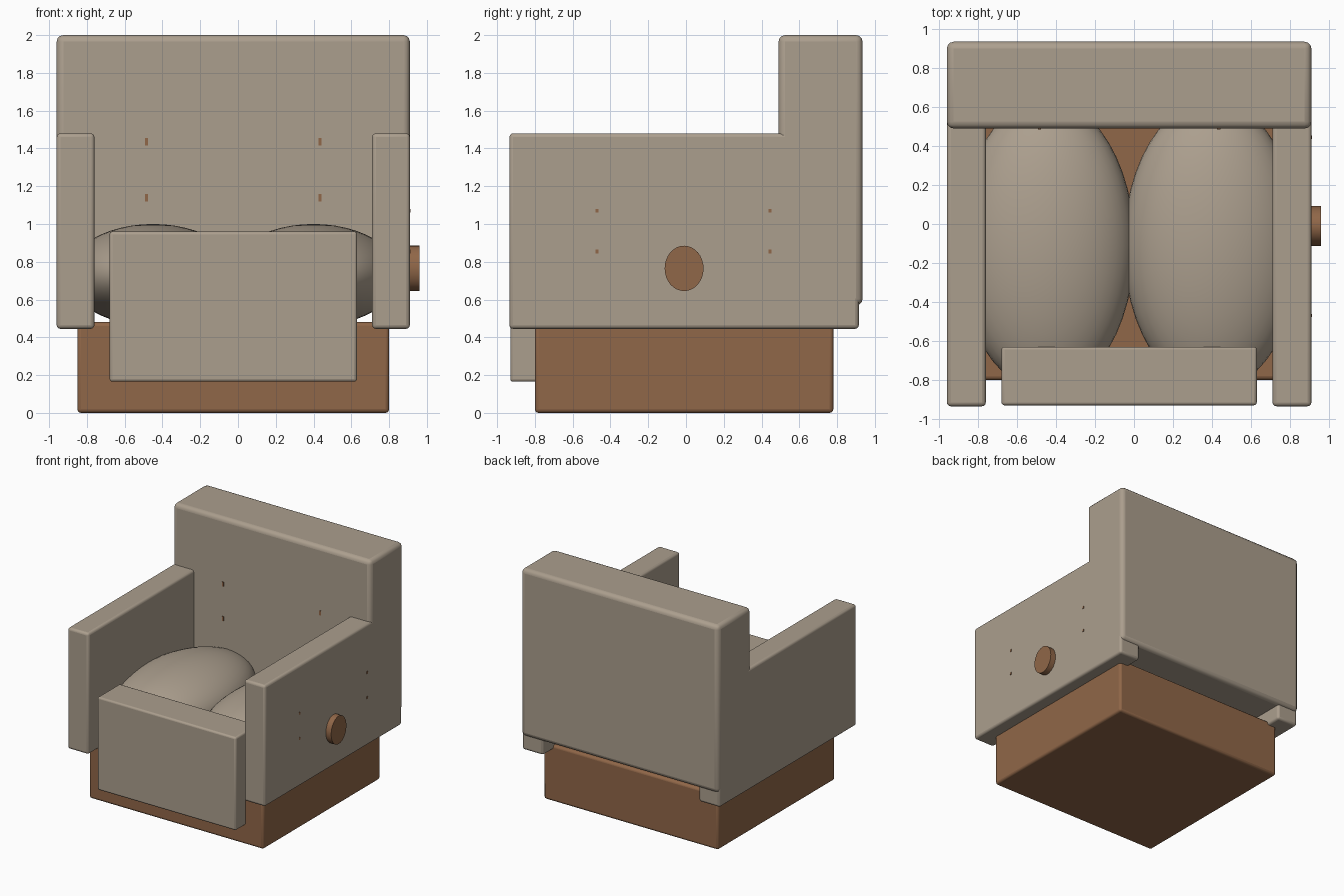
import bpy
import math

cube = bpy.data.objects.get("Cube")
if cube:
    bpy.data.objects.remove(cube, do_unlink=True)


def material(name, rgb):
    m = bpy.data.materials.new(name)
    m.use_nodes = True
    m.diffuse_color = (*rgb, 1)
    m.node_tree.nodes["Principled BSDF"].inputs["Base Color"].default_value = (*rgb, 1)
    return m


fabric = material("beige_fabric", (0.41, 0.345, 0.27))
wood = material("brown_wood", (0.28, 0.135, 0.065))


def finish(name, mat, scale):
    ob = bpy.context.object
    ob.name = name
    ob.scale = scale
    bpy.ops.object.transform_apply(location=False, rotation=True, scale=True)
    ob.data.materials.append(mat)
    return ob


def box(name, mat, x, y, z, bevel=0.02):
    """Rounded box from (low, high) pairs on each axis."""
    spans = (x, y, z)
    bpy.ops.mesh.primitive_cube_add(size=1, location=[sum(s) / 2 for s in spans])
    ob = finish(name, mat, [s[1] - s[0] for s in spans])
    if bevel:
        mod = ob.modifiers.new("Rounded edges", "BEVEL")
        mod.width = bevel
        mod.segments = 3
        bpy.ops.object.shade_smooth_by_angle(angle=math.radians(35))
    return ob


# The seat is symmetric about a line slightly to the right of the origin
MID = -0.025

# Frame and upholstery blocks
box("base", wood, (-0.85, 0.80), (-0.80, 0.78), (0, 0.48))
box("backrest", fabric, (-0.96, 0.91), (0.49, 0.935), (0.57, 2.0), 0.035)
box("footrest", fabric, (-0.68, 0.63), (-0.93, -0.63), (0.165, 0.96), 0.015)

for side, s in (("left", 1), ("right", -1)):
    # Armrests
    inner, outer = MID + s * 0.735, MID + s * 0.935
    box(side + "_armrest", fabric, sorted((inner, outer)), (-0.935, 0.915), (0.445, 1.48))

    # Bulging seat cushions
    bpy.ops.mesh.primitive_uv_sphere_add(segments=48, ring_count=24, radius=1,
                                         location=(MID + s * 0.425, -0.11, 0.73))
    finish(side + "_cushion", fabric, (0.453, 0.747, 0.27))
    bpy.ops.object.shade_smooth()

    # Small tacks on the backrest
    for row, z in (("upper", 1.435), ("lower", 1.14)):
        x = MID + s * 0.46
        box(f"{row}_{side}_back_tack", wood, (x - 0.008, x + 0.008),
            (0.486, 0.492), (z - 0.02, z + 0.02), 0)

# Small tacks on the outside of the left armrest
for end, y in (("front", -0.47), ("rear", 0.445)):
    for row, z in (("upper", 1.07), ("lower", 0.855)):
        box(f"{row}_{end}_arm_tack", wood, (0.908, 0.914),
            (y - 0.008, y + 0.008), (z - 0.01, z + 0.01), 0)

# Round side knob
bpy.ops.mesh.primitive_cylinder_add(vertices=32, radius=1, depth=1,
                                    location=(0.92, -0.01, 0.765),
                                    rotation=(0, math.pi / 2, 0))
finish("side_knob", wood, (0.12, 0.103, 0.08))
bpy.ops.object.shade_smooth_by_angle(angle=math.radians(35))
